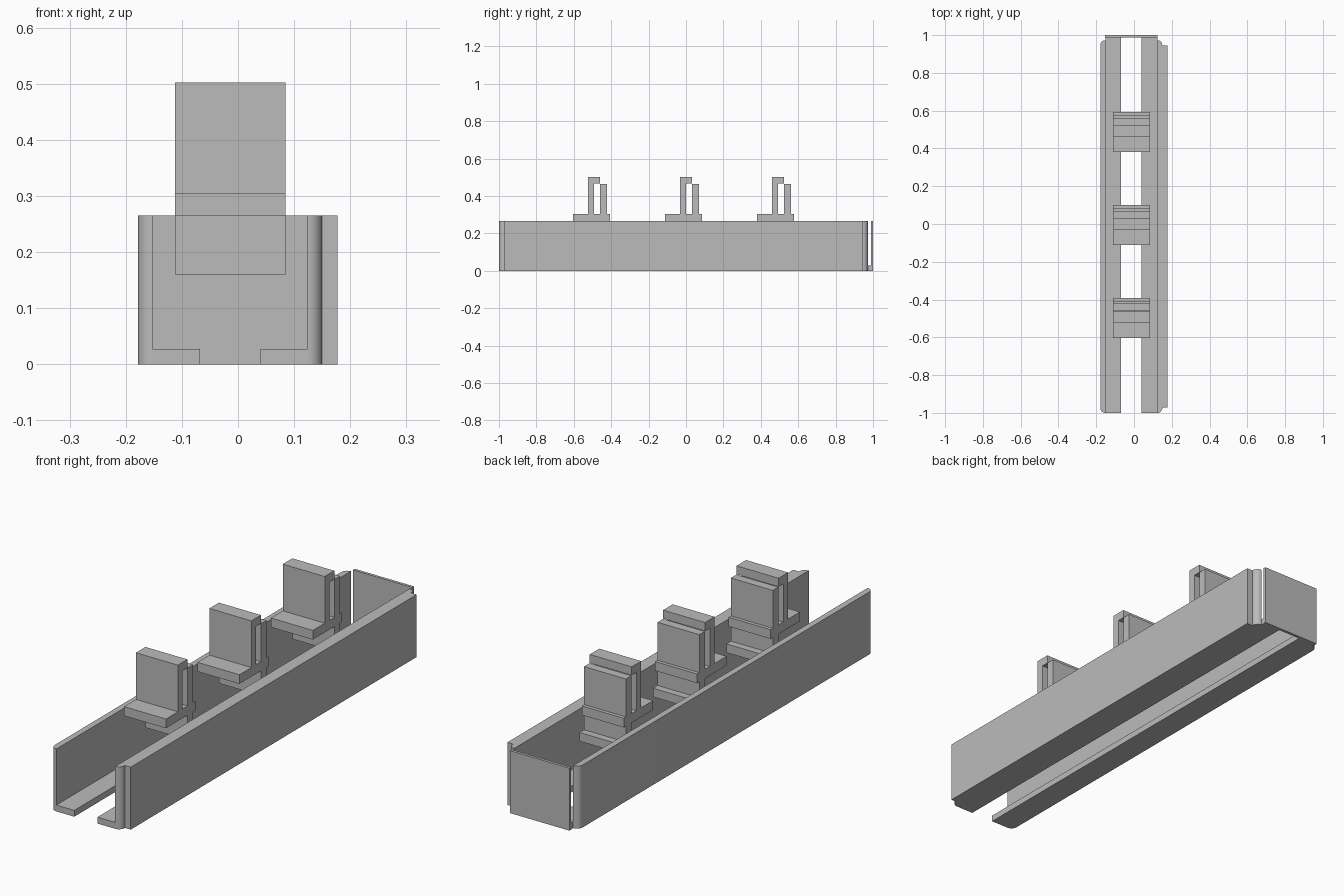
import bpy, bmesh, math
from mathutils import Vector

cube = bpy.data.objects.get("Cube")
if cube:
    bpy.data.objects.remove(cube, do_unlink=True)

grey = bpy.data.materials.new("plain_grey")
grey.use_nodes = True
COLOUR = (0.5, 0.5, 0.5, 1)
grey.diffuse_color = COLOUR
grey.node_tree.nodes["Principled BSDF"].inputs["Base Color"].default_value = COLOUR


def prism(name, outline, direction, smooth=False):
    """Extrude a closed planar outline along a direction."""
    bm = bmesh.new()
    face = bm.faces.new([bm.verts.new(p) for p in outline])
    new = bmesh.ops.extrude_face_region(bm, geom=[face])["geom"]
    moved = [v for v in new if isinstance(v, bmesh.types.BMVert)]
    bmesh.ops.translate(bm, verts=moved, vec=Vector(direction))
    bmesh.ops.recalc_face_normals(bm, faces=bm.faces)
    mesh = bpy.data.meshes.new(name)
    bm.to_mesh(mesh)
    bm.free()
    mesh.materials.append(grey)
    obj = bpy.data.objects.new(name, mesh)
    bpy.context.collection.objects.link(obj)
    if smooth:
        bpy.ops.object.select_all(action="DESELECT")
        obj.select_set(True)
        bpy.context.view_layer.objects.active = obj
        bpy.ops.object.shade_smooth_by_angle(angle=math.radians(30))
    return obj


def box(name, x, y, z):
    outline = [(x[0], y[0], z[0]), (x[1], y[0], z[0]),
               (x[1], y[1], z[0]), (x[0], y[1], z[0])]
    return prism(name, outline, (0, 0, z[1] - z[0]))


MID = -0.014       # centre line of the channel
HALF = 0.164       # half of its outer width
WALL = 0.026
HEIGHT = 0.265
FLOOR = 0.027
FRONT, BACK = -1.0, 0.973


def wall(name, side):
    """Side wall whose outer corners are rounded in plan."""
    inner, centre = HALF - WALL, HALF - WALL
    pts = [(inner, FRONT), (inner, BACK)]
    steps = 8
    for i in range(1, steps + 1):
        a = math.pi / 2 * (1 - i / steps)
        pts.append((centre + WALL * math.cos(a), BACK - WALL + WALL * math.sin(a)))
    for i in range(steps):
        a = -math.pi / 2 * i / steps
        pts.append((centre + WALL * math.cos(a), FRONT + WALL + WALL * math.sin(a)))
    outline = [(MID + side * x, y, 0) for x, y in pts]
    prism(name, outline, (0, 0, HEIGHT), smooth=True)


# Channel walls and the two floor strips with a slot between them
for side, label in ((1, "left"), (-1, "right")):
    wall(label + "_wall", side)
    xs = sorted((MID + side * 0.054, MID + side * (HALF - WALL)))
    box(label + "_floor_strip", xs, (FRONT, 0.988), (0, FLOOR))

# Outer plate on one wall and the thin closing plate at the back
box("outer_side_plate", (0.15, 0.177), (-0.972, 0.945), (0, HEIGHT))
box("back_end_plate", (MID - 0.139, MID + 0.139), (0.988, 1.0), (0, HEIGHT))

# Clips: base, split post and hooked foot in a single side profile
CLIP = [(-0.112, 0.265), (-0.112, 0.304), (-0.032, 0.304), (-0.032, 0.502),
        (0.032, 0.502), (0.032, 0.466), (0, 0.466), (0, 0.304),
        (0.033, 0.304), (0.033, 0.465), (0.07, 0.465), (0.07, 0.304),
        (0.085, 0.304), (0.085, 0.265), (0.07, 0.265), (0.07, 0.197),
        (0.1, 0.197), (0.1, 0.16), (0.032, 0.16), (0.032, 0.265)]
for label, offset in (("front", -0.492), ("middle", 0), ("back", 0.492)):
    prism(label + "_clip", [(-0.112, y + offset, z) for y, z in CLIP], (0.197, 0, 0))
